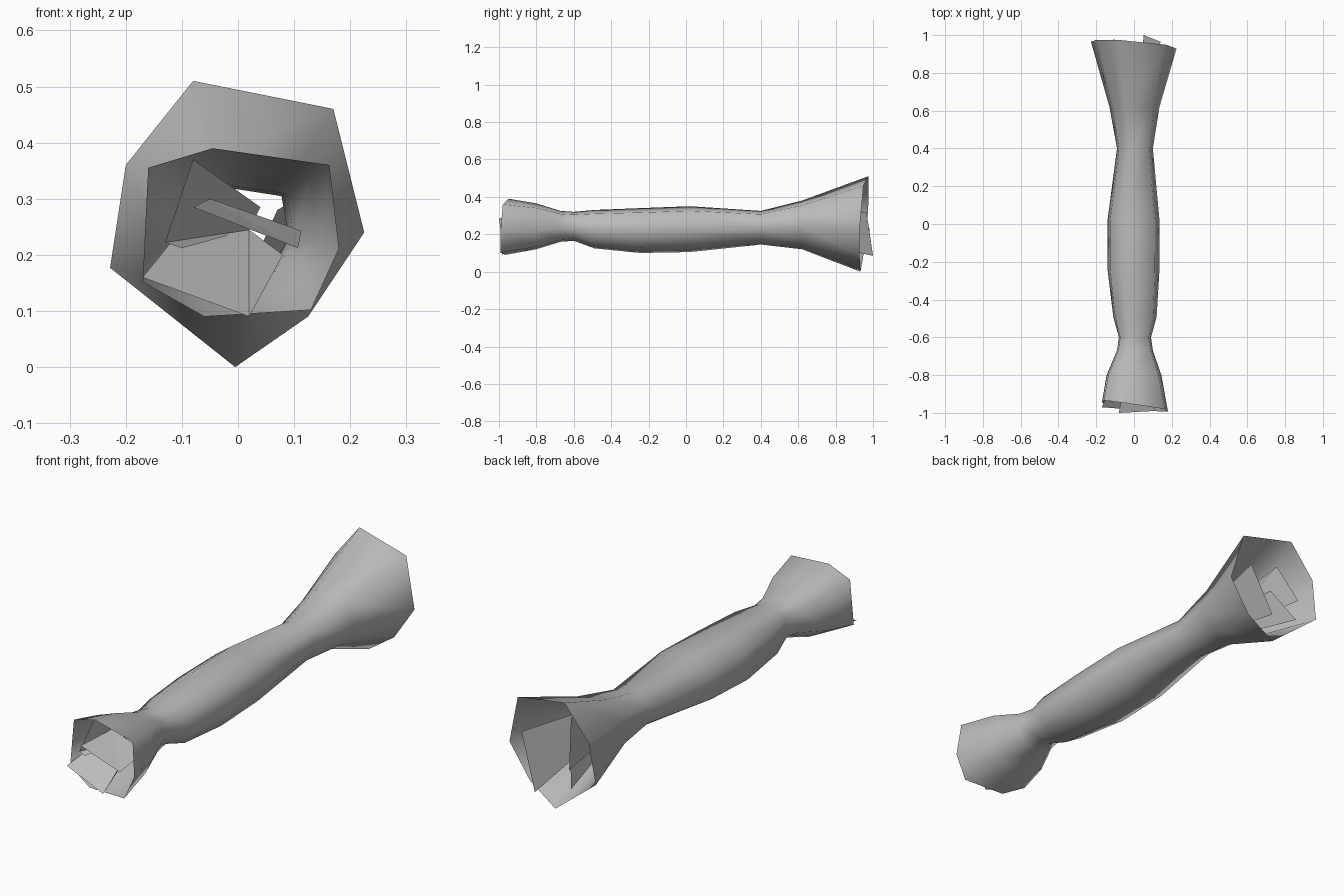
import bpy
import bmesh

# Remove only the default cube
default_cube = bpy.data.objects.get("Cube")
if default_cube:
    bpy.data.objects.remove(default_cube, do_unlink=True)


def make_material(name, colour):
    material = bpy.data.materials.new(name)
    material.use_nodes = True
    material.diffuse_color = colour
    shader = next(node for node in material.node_tree.nodes
                  if node.type == 'BSDF_PRINCIPLED')
    shader.inputs["Base Color"].default_value = colour
    shader.inputs["Roughness"].default_value = 0.6
    return material


grey_wrapper = make_material("plain grey", (0.5, 0.5, 0.5, 1))


def finish_object(name, mesh_builder, smooth):
    """Turn a bmesh into a named, coloured object."""
    mesh = bpy.data.meshes.new(name)
    mesh_builder.to_mesh(mesh)
    mesh_builder.free()
    mesh.materials.append(grey_wrapper)
    for polygon in mesh.polygons:
        polygon.use_smooth = smooth
    wrapper_object = bpy.data.objects.new(name, mesh)
    bpy.context.collection.objects.link(wrapper_object)
    return wrapper_object


def normalise(outline):
    """Scale an outline so that its bounding box runs from zero to one."""
    xs, zs = zip(*outline)
    width, height = max(xs) - min(xs), max(zs) - min(zs)
    return [((x - min(xs)) / width, (z - min(zs)) / height) for x, z in outline]


def mix(start, end, factor):
    return start + (end - start) * factor


# Seven-sided rims of the two open ends, as (x, z)
front_rim = normalise([(-.045, .39), (.163, .36), (.18, .21), (.13, .1),
                       (-.06, .088), (-.17, .15), (-.16, .355)])
back_rim = normalise([(-.08, .51), (.17, .46), (.225, .24), (.125, .09),
                      (-.005, 0), (-.228, .177), (-.2, .36)])

# Stations along the length: y, left and right x, bottom and top z
stations = [
    (-.965, -.17, .18, .09, .39),
    (-.8, -.145, .145, .12, .365),
    (-.67, -.09, .1, .16, .325),
    (-.6, -.08, .09, .165, .32),
    (-.49, -.11, .12, .125, .33),
    (-.24, -.14, .135, .1, .34),
    (.02, -.14, .135, .105, .35),
    (.4, -.09, .1, .145, .325),
    (.62, -.13, .135, .12, .38),
    (.95, -.228, .225, 0, .51),
]


def build_wrapper_tube():
    """Skin the stations into one hollow tube with open flared ends."""
    builder = bmesh.new()
    rings = []
    last = len(stations) - 1
    for index, (y, x_low, x_high, z_low, z_high) in enumerate(stations):
        blend = index / last
        # The two open rims are cut slightly askew
        tilt_z = {0: .02, last: .035}.get(index, 0)
        tilt_x = {0: -.025, last: -.02}.get(index, 0)
        ring = []
        for front_point, back_point in zip(front_rim, back_rim):
            across = mix(front_point[0], back_point[0], blend)
            upward = mix(front_point[1], back_point[1], blend)
            ring.append(builder.verts.new((
                mix(x_low, x_high, across),
                y + tilt_x * (across - .5) * 2 + tilt_z * (upward - .5),
                mix(z_low, z_high, upward))))
        rings.append(ring)
    sides = len(front_rim)
    for ring, following in zip(rings, rings[1:]):
        for side in range(sides):
            neighbour = (side + 1) % sides
            builder.faces.new((ring[side], ring[neighbour],
                               following[neighbour], following[side]))
    bmesh.ops.recalc_face_normals(builder, faces=builder.faces)
    return finish_object("wrapper_tube", builder, True)


def build_flap(name, outline):
    """Make one loose fold of wrapper from its outline."""
    builder = bmesh.new()
    face = builder.faces.new([builder.verts.new(point) for point in outline])
    bmesh.ops.triangulate(builder, faces=[face])
    return finish_object(name, builder, False)


build_wrapper_tube()

# Loose folds tucked into the front end
build_flap("front_lower_flap", [
    (-.17, -.97, .16), (.02, -.985, .09), (.08, -.98, .2),
    (.02, -.72, .245), (-.12, -.84, .222)])
build_flap("front_middle_flap", [
    (-.08, -1, .285), (.107, -.99, .212),
    (.113, -.82, .243), (-.05, -.82, .3)])
build_flap("front_upper_flap", [
    (-.08, -.9, .37), (.04, -.66, .285),
    (.02, -.68, .245), (-.1, -.94, .212), (-.13, -.94, .222)])

# Loose folds tucked into the back end
build_flap("back_side_flap", [
    (.05, 1, .085), (.14, .965, .32), (.07, .5, .28), (.03, .5, .19)])
build_flap("back_lower_flap", [
    (-.11, .97, .13), (-.04, .88, .29), (.03, .6, .27), (-.04, .6, .18)])
build_flap("back_upper_flap", [
    (-.11, .985, .22), (-.06, .9, .41), (0, .55, .31), (-.06, .55, .24)])
